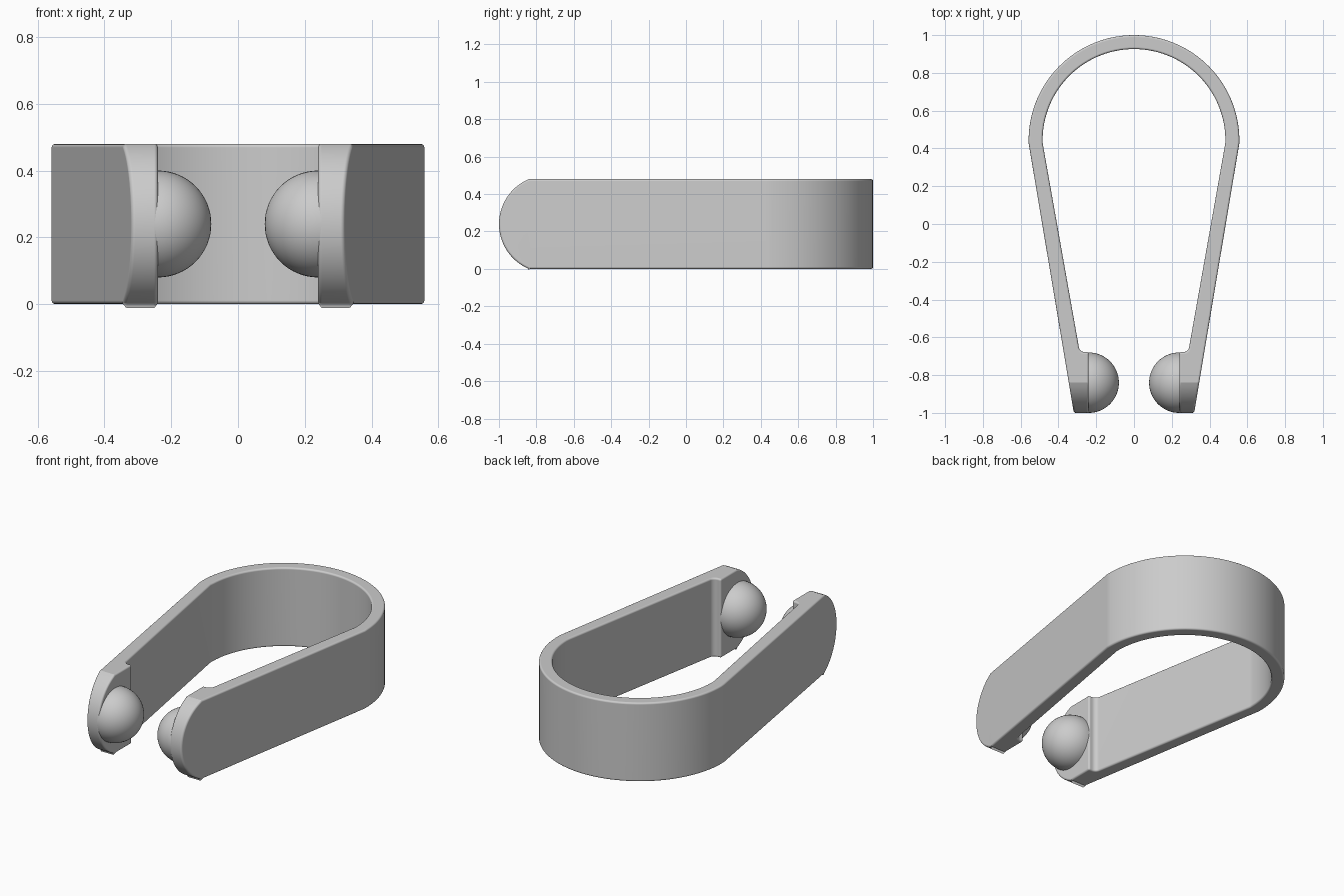
import bpy, bmesh
from math import sin, cos, radians
from mathutils import Matrix, Vector

cube = bpy.data.objects.get("Cube")
if cube:
    bpy.data.objects.remove(cube, do_unlink=True)

HEIGHT = 0.48
MID = HEIGHT / 2

grey = bpy.data.materials.new("light_grey")
grey.use_nodes = True
grey.diffuse_color = (0.6, 0.6, 0.6, 1)
grey.node_tree.nodes["Principled BSDF"].inputs["Base Color"].default_value = (0.6, 0.6, 0.6, 1)


def arc(cx, cy, r, start, end, steps):
    angles = [radians(start + (end - start) * i / steps) for i in range(steps + 1)]
    return [(cx + r * cos(a), cy + r * sin(a)) for a in angles]


def add_object(name, bm):
    bmesh.ops.recalc_face_normals(bm, faces=bm.faces[:])
    mesh = bpy.data.meshes.new(name)
    bm.to_mesh(mesh)
    bm.free()
    mesh.materials.append(grey)
    ob = bpy.data.objects.new(name, mesh)
    bpy.context.collection.objects.link(ob)
    return ob


def prism(name, points, direction):
    bm = bmesh.new()
    face = bm.faces.new([bm.verts.new(p) for p in points])
    new = bmesh.ops.extrude_face_region(bm, geom=[face])["geom"]
    bmesh.ops.translate(bm, vec=Vector(direction),
                        verts=[g for g in new if isinstance(g, bmesh.types.BMVert)])
    return add_object(name, bm)


def smooth(ob, angle):
    bpy.ops.object.select_all(action="DESELECT")
    ob.select_set(True)
    bpy.context.view_layer.objects.active = ob
    bpy.ops.object.shade_smooth_by_angle(angle=radians(angle))


# Spring band: bow, two converging arms and thick pads at the tips
outer = [(0.31, -1.05)] + arc(0, 0.442, 0.558, -1.5, 181.5, 60) + [(-0.31, -1.05)]
pad = [(0.24, -1.05), (0.24, -0.678)] + arc(0.262, -0.648, 0.03, -90, -10, 6)
inner = pad + arc(0, 0.442, 0.484, -1.5, 181.5, 60) + [(-x, y) for x, y in reversed(pad)]
outline = outer + inner[::-1]
band = prism("spring_band", [(x, y, 0) for x, y in outline], (0, 0, HEIGHT))

# Round the tips as seen from the side
side = arc(-0.74, MID, 0.26, 112.62, 247.38, 32) + [(1.1, 0), (1.1, HEIGHT)]
side = [(y, min(max(z, -0.0), HEIGHT)) for y, z in side]
side[-2:] = [(1.1, -0.1), (1.1, HEIGHT + 0.1)]
side[0] = (side[0][0], HEIGHT)
side = [(side[0][0], HEIGHT + 0.1)] + side[:-2] + [(side[-3][0], -0.1)] + side[-2:]
cutter = prism("tip_cutter", [(-1, y, z) for y, z in side], (2, 0, 0))
cutter.hide_render = True

bpy.context.view_layer.objects.active = band
cut = band.modifiers.new("round_tips", "BOOLEAN")
cut.operation = "INTERSECT"
cut.solver = "EXACT"
cut.object = cutter
bpy.ops.object.modifier_apply(modifier=cut.name)
bpy.data.objects.remove(cutter, do_unlink=True)

# Soften the rims
bevel = band.modifiers.new("soft_rims", "BEVEL")
bevel.width = 0.011
bevel.segments = 5
bevel.limit_method = "ANGLE"
bevel.angle_limit = radians(40)
bevel.use_clamp_overlap = False
bpy.ops.object.modifier_apply(modifier=bevel.name)
smooth(band, 20)
weighted = band.modifiers.new("weighted_normals", "WEIGHTED_NORMAL")
weighted.keep_sharp = True

# Domed grips facing each other, with a short collar sunk into each pad
for name, sign in (("left_grip", 1), ("right_grip", -1)):
    bm = bmesh.new()
    bmesh.ops.create_uvsphere(bm, u_segments=48, v_segments=32, radius=0.16,
                              matrix=Matrix.Rotation(radians(90), 4, "Y"))
    bmesh.ops.delete(bm, geom=[v for v in bm.verts if v.co.x > 0.001], context="VERTS")
    rim = [e for e in bm.edges if e.is_boundary]
    new = bmesh.ops.extrude_edge_only(bm, edges=rim)["geom"]
    bmesh.ops.translate(bm, vec=(0.02, 0, 0),
                        verts=[g for g in new if isinstance(g, bmesh.types.BMVert)])
    bmesh.ops.holes_fill(bm, edges=[e for e in bm.edges if e.is_boundary], sides=0)
    for v in bm.verts:
        v.co = (sign * (v.co.x + 0.24), v.co.y - 0.84, v.co.z + MID)
    smooth(add_object(name, bm), 30)
